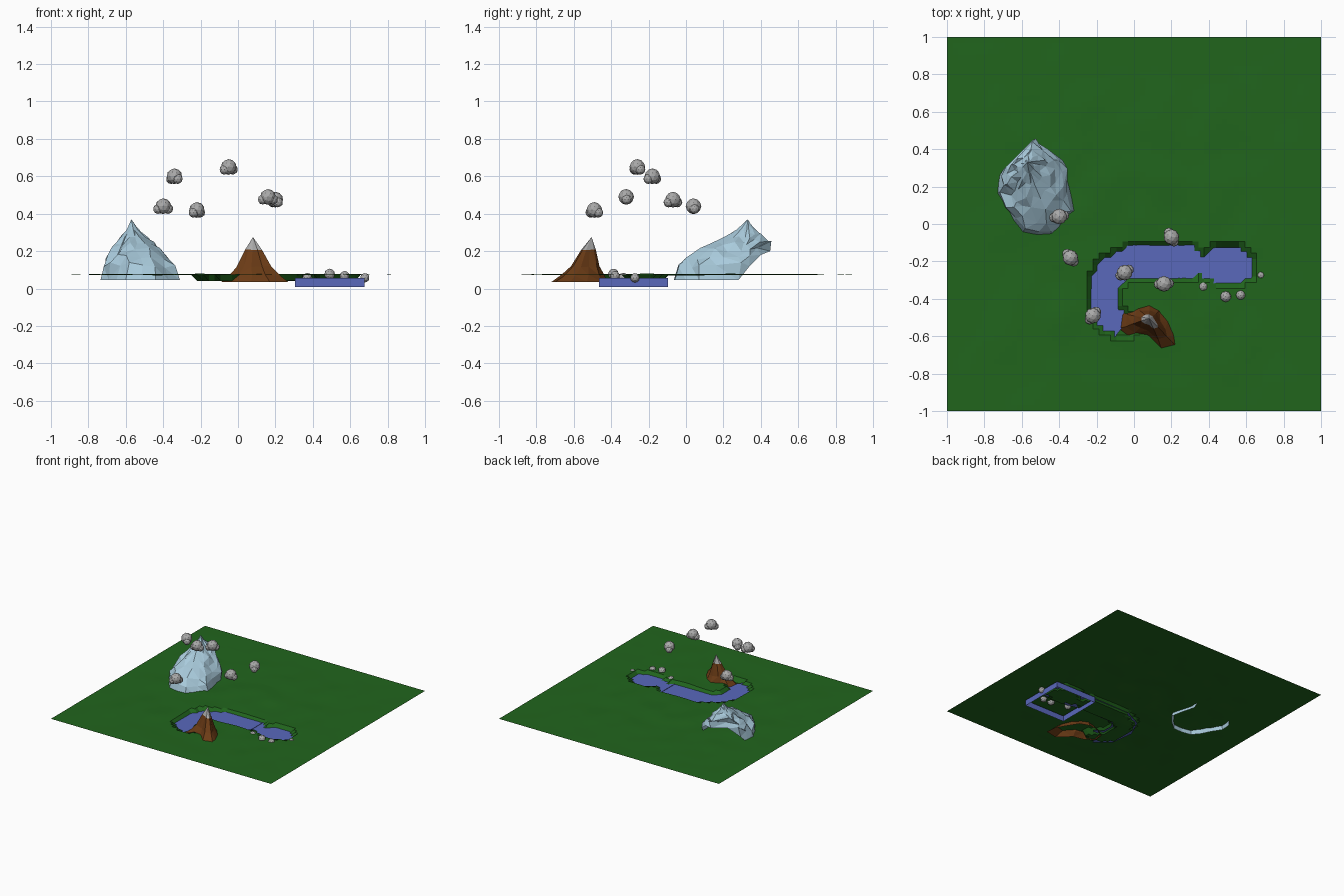
import bpy, bmesh, math, random
from mathutils import Vector, noise

if "Cube" in bpy.data.objects:
    bpy.data.objects.remove(bpy.data.objects["Cube"])

random.seed(4)


def material(name, rgb):
    m = bpy.data.materials.new(name)
    m.diffuse_color = (*rgb, 1)
    m.use_nodes = True
    m.node_tree.nodes["Principled BSDF"].inputs["Base Color"].default_value = m.diffuse_color
    return m


GREEN = material("grass", (0.015, 0.13, 0.012))
BLUE = material("water", (0.1, 0.14, 0.5))
ICE = material("ice", (0.4, 0.6, 0.72))
BROWN = material("rock_brown", (0.15, 0.045, 0.008))
GREY = material("stone", (0.4, 0.4, 0.4))


def make(name, bm, *mats):
    me = bpy.data.meshes.new(name)
    bm.to_mesh(me)
    bm.free()
    ob = bpy.data.objects.new(name, me)
    bpy.context.collection.objects.link(ob)
    for m in mats:
        me.materials.append(m)
    return ob


def interp(table, t):
    for (a, fa), (b, fb) in zip(table, table[1:]):
        if t <= b:
            return fa + (fb - fa) * (t - a) / (b - a)
    return table[-1][1]


# River centre line: x, y, channel half width
PATH = [(-0.06, -0.55, 0.06), (-0.15, -0.48, 0.07), (-0.165, -0.35, 0.075),
        (-0.12, -0.25, 0.075), (-0.03, -0.205, 0.075), (0.30, -0.2, 0.075),
        (0.36, -0.215, 0.05), (0.40, -0.225, 0.045), (0.45, -0.22, 0.09),
        (0.55, -0.22, 0.09)]


def channel(x, y):
    """Distance past the river bank (negative inside)."""
    best = 9
    p = Vector((x, y))
    for a, b in zip(PATH, PATH[1:]):
        va, vb = Vector(a[:2]), Vector(b[:2])
        t = (p - va).dot(vb - va) / (vb - va).length_squared
        t = max(0, min(1, t))
        best = min(best, (p - va.lerp(vb, t)).length - a[2] - (b[2] - a[2]) * t)
    return best


# Grass sheet with carved river bed
bm = bmesh.new()
bmesh.ops.create_grid(bm, x_segments=64, y_segments=64, size=1)
for v in bm.verts:
    x, y = v.co.x, v.co.y
    fade = max(0, 1 - max(abs(x), abs(y)) ** 2)
    z = 0.075 + 0.008 * fade * noise.noise(Vector((x * 5, y * 5, 0.3)))
    if channel(x, y) < 0.008:
        z = 0.041 + 0.004 * noise.noise(Vector((x * 9, y * 9, 2)))
    v.co.z = z
make("ground", bm, GREEN)

# Water ribbon, wider than the channel and tucked under its banks
bm = bmesh.new()
rows = []
line = [Vector(p[:2]) for p in PATH] + [Vector((0.63, -0.22))]
for i, p in enumerate(line):
    d = (line[min(i + 1, len(line) - 1)] - line[max(i - 1, 0)]).normalized()
    n = Vector((-d.y, d.x))
    rows.append([bm.verts.new((*(p + n * 0.095 * s), 0.052)) for s in (-1, 0, 1)])
for a, b in zip(rows, rows[1:]):
    for k in range(2):
        bm.faces.new((a[k], b[k], b[k + 1], a[k + 1]))
make("river_water", bm, BLUE)

# Open walls of the pool
bm = bmesh.new()
corners = [(0.305, -0.465), (0.675, -0.465), (0.675, -0.095), (0.305, -0.095)]
low = [bm.verts.new((x, y, 0.008)) for x, y in corners]
top = [bm.verts.new((x, y, 0.055)) for x, y in corners]
for i in range(4):
    j = (i + 1) % 4
    bm.faces.new((low[i], low[j], top[j], top[i]))
make("pool_walls", bm, BLUE)


def mountain(name, rim, apex, profile, steps, jitter, mats, cap=9.0):
    """Craggy shell: rings run from the rim to the apex along a height profile."""
    bm = bmesh.new()
    apex = Vector(apex)
    rings = []
    for t in steps:
        f = interp(profile, t)
        ring = []
        for r in rim:
            r = Vector(r)
            p = r.lerp(apex, t)
            p.z = r.z + (apex.z - r.z) * f
            if t > 0:
                q = p.copy()
                p += Vector((random.uniform(-1, 1), random.uniform(-1, 1),
                             random.uniform(-1, 1))) * jitter * (1 - t)
                p.z = min(p.z, q.z + 0.01)
            ring.append(bm.verts.new(p))
        rings.append(ring)
    tip = bm.verts.new(apex)
    n = len(rim)
    for a, b in zip(rings, rings[1:]):
        for i in range(n):
            bm.faces.new((a[i], a[(i + 1) % n], b[(i + 1) % n], b[i]))
    for i in range(n):
        bm.faces.new((rings[-1][i], rings[-1][(i + 1) % n], tip))
    bmesh.ops.triangulate(bm, faces=[f for f in bm.faces if len(f.verts) > 3])
    for f in bm.faces:
        if f.calc_center_median().z > cap:
            f.material_index = 1
    return make(name, bm, *mats)


# Ice mountain, its back rim lifted clear of the ground
ice_rim = [(-0.31, 0.07, 0.045), (-0.33, 0.17, 0.045), (-0.36, 0.28, 0.045),
           (-0.38, 0.34, 0.12), (-0.46, 0.40, 0.18), (-0.54, 0.45, 0.2),
           (-0.63, 0.36, 0.19), (-0.70, 0.29, 0.11), (-0.73, 0.24, 0.045),
           (-0.735, 0.16, 0.045), (-0.69, 0.09, 0.045), (-0.65, 0.01, 0.045),
           (-0.60, -0.05, 0.045), (-0.52, -0.065, 0.045), (-0.44, -0.06, 0.045),
           (-0.37, 0.0, 0.045)]
mountain("ice_mountain", ice_rim, (-0.57, 0.33, 0.37),
         [(0, 0), (0.06, 0.26), (0.25, 0.44), (0.45, 0.55), (0.67, 0.7),
          (0.87, 0.84), (1, 1)],
         (0, 0.06, 0.2, 0.36, 0.52, 0.7, 0.86), 0.022, [ICE])

# Brown peak with a pale tip
peak_rim = [(0.21, -0.53, 0.035), (0.16, -0.45, 0.035), (0.08, -0.42, 0.035),
            (-0.01, -0.43, 0.035), (-0.08, -0.48, 0.035), (-0.09, -0.56, 0.035),
            (-0.02, -0.61, 0.035), (0.07, -0.63, 0.035), (0.17, -0.72, 0.035),
            (0.27, -0.70, 0.035), (0.26, -0.62, 0.035)]
mountain("brown_peak", peak_rim, (0.08, -0.505, 0.275),
         [(0, 0), (0.25, 0.14), (0.5, 0.34), (0.75, 0.72), (1, 1)],
         (0, 0.25, 0.5, 0.75), 0.008, [BROWN, GREY], cap=0.22)


def blob(bm, centre, r, squash=1.0, sub=2):
    res = bmesh.ops.create_icosphere(bm, subdivisions=sub, radius=r)
    for v in res["verts"]:
        v.co = Vector((v.co.x, v.co.y, v.co.z * squash)) + Vector(centre)


# Clouds: one big puff with smaller ones around it; last value is puff direction
clouds = [(-0.34, -0.18, 0.60, 130), (-0.40, 0.04, 0.44, 10),
          (-0.22, -0.49, 0.42, 50), (-0.05, -0.26, 0.65, 215),
          (0.16, -0.32, 0.49, 5), (0.20, -0.07, 0.475, 300)]
for i, (x, y, z, ang) in enumerate(clouds):
    bm = bmesh.new()
    blob(bm, (x, y, z), 0.042)
    for off in (0, 180):
        a = math.radians(ang + off)
        blob(bm, (x + 0.027 * math.cos(a), y + 0.027 * math.sin(a), z - 0.014), 0.027)
    make(f"cloud_{i + 1}", bm, GREY)

# Stones around the pool
for i, (x, y, z, r) in enumerate([(0.37, -0.335, 0.058, 0.026), (0.49, -0.388, 0.077, 0.029),
                                  (0.57, -0.38, 0.068, 0.026), (0.678, -0.273, 0.057, 0.025)]):
    bm = bmesh.new()
    blob(bm, (x, y, z), r)
    make(f"stone_{i + 1}", bm, GREY)
